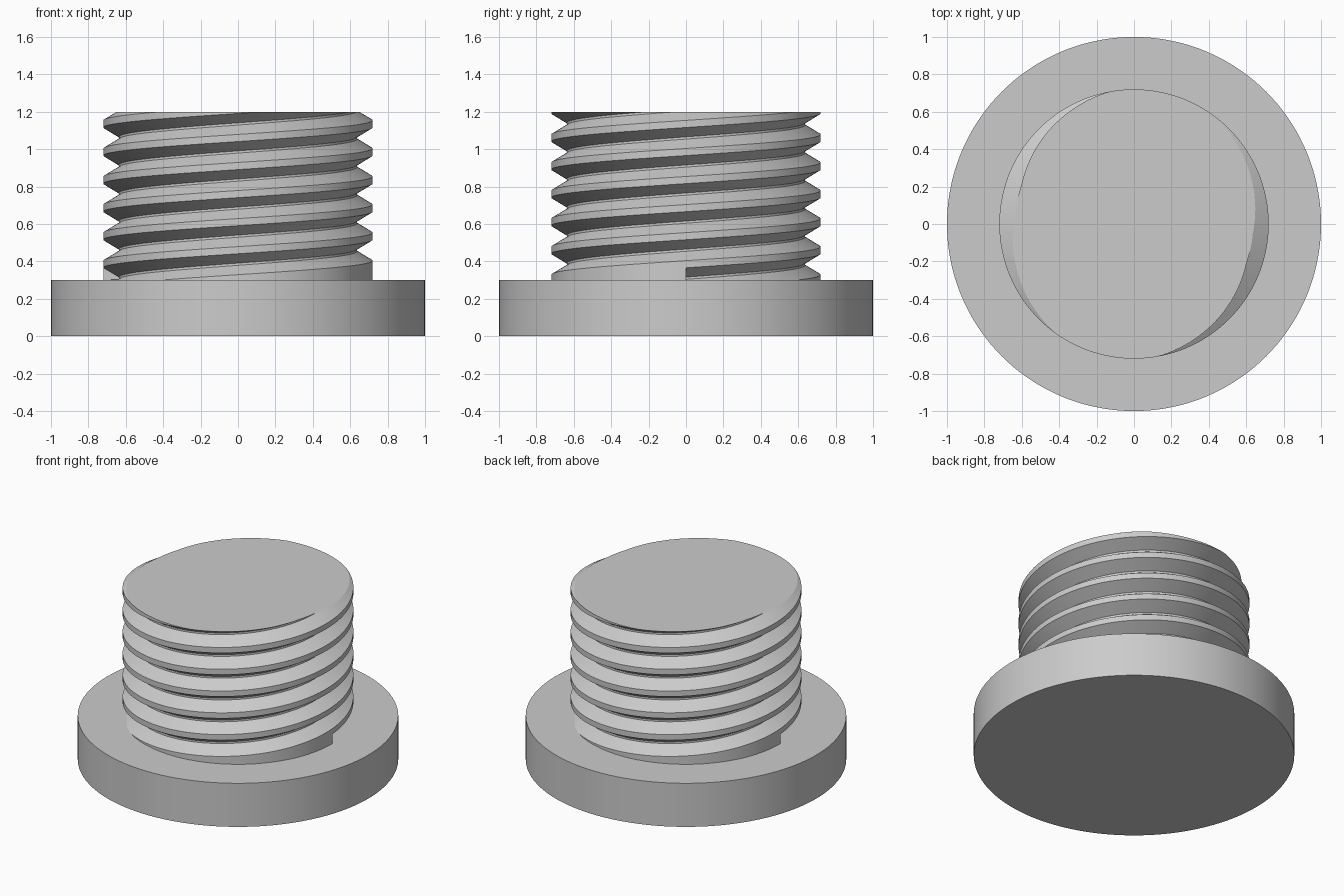
import bpy
import bmesh
from math import cos, sin, pi
from mathutils import Vector

cube = bpy.data.objects.get("Cube")
if cube:
    bpy.data.objects.remove(cube, do_unlink=True)

FLANGE_TOP, TOP = 0.3, 1.2
CREST, ROOT = 0.72, 0.637          # thread radii
PITCH = 0.15                       # two starts, so the lead is twice this
FIRST_ROOT = 0.31                  # groove centre height where it starts
HALF_MOUTH, HALF_ROOT = 0.056, 0.006
GROOVES = 7
STEPS = 72                         # columns per half turn

grey = bpy.data.materials.new("plain_grey")
grey.use_nodes = True
grey.diffuse_color = (0.6, 0.6, 0.6, 1)
grey.node_tree.nodes["Principled BSDF"].inputs["Base Color"].default_value = grey.diffuse_color


def add_object(name, bm):
    mesh = bpy.data.meshes.new(name)
    bm.to_mesh(mesh)
    bm.free()
    mesh.materials.append(grey)
    obj = bpy.data.objects.new(name, mesh)
    bpy.context.collection.objects.link(obj)
    bpy.ops.object.select_all(action='DESELECT')
    obj.select_set(True)
    bpy.context.view_layer.objects.active = obj
    bpy.ops.object.shade_smooth_by_angle(angle=pi / 6)
    return obj


def radius_at(z, first):
    """Shaft radius at height z, with the lowest groove centred on first."""
    gap = min(abs(z - first - m * PITCH) for m in range(GROOVES))
    t = (gap - HALF_ROOT) / (HALF_MOUTH - HALF_ROOT)
    return ROOT + (CREST - ROOT) * min(max(t, 0), 1)


def column(turn):
    """Radius and height of each profile corner, trimmed to the shaft ends."""
    first = FIRST_ROOT + PITCH * turn
    heights = [FLANGE_TOP]
    for m in range(GROOVES):
        centre = first + m * PITCH
        heights += [centre + d for d in (-HALF_MOUTH, -HALF_ROOT, HALF_ROOT, HALF_MOUTH)]
    heights.append(TOP)
    heights = [min(max(z, FLANGE_TOP), TOP) for z in heights]
    return [(radius_at(z, first), z) for z in heights]


# Flange: plain round disc
bm = bmesh.new()
bmesh.ops.create_cone(bm, cap_ends=True, segments=2 * STEPS, radius1=1, radius2=1, depth=FLANGE_TOP)
bmesh.ops.translate(bm, verts=bm.verts, vec=Vector((0, 0, FLANGE_TOP / 2)))
add_object("flange", bm)

# Threaded shaft: two identical half turns, each starting its own groove
bm = bmesh.new()
for half in range(2):
    grid = []
    for i in range(STEPS + 1):
        a = pi * (half + i / STEPS)
        grid.append([bm.verts.new((r * cos(a), r * sin(a), z)) for r, z in column(i / STEPS)])
    hub = bm.verts.new((0, 0, TOP))
    for near, far in zip(grid, grid[1:]):
        for j in range(len(near) - 1):
            bm.faces.new((near[j], far[j], far[j + 1], near[j + 1]))
        bm.faces.new((hub, near[-1], far[-1]))
    # Flat wall where the groove begins
    a = pi * half
    corner = bm.verts.new((CREST * cos(a), CREST * sin(a), FLANGE_TOP))
    bm.faces.new([corner] + grid[0][2:5])
bmesh.ops.remove_doubles(bm, verts=bm.verts, dist=0.00001)
add_object("threaded_shaft", bm)
